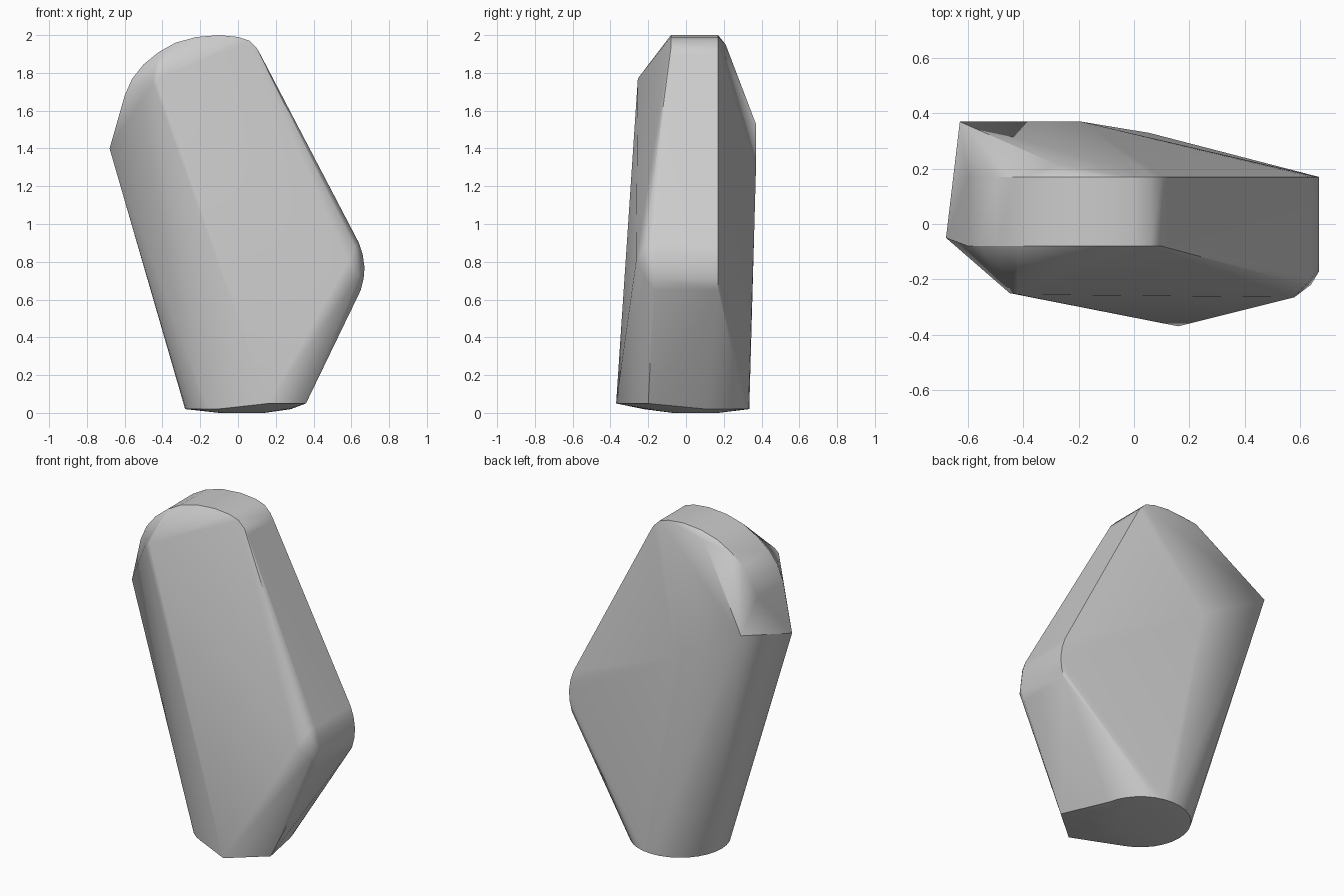
import bpy, bmesh, math
from mathutils import Vector

if "Cube" in bpy.data.objects:
    bpy.data.objects.remove(bpy.data.objects["Cube"], do_unlink=True)

stone = bpy.data.materials.new("stone grey")
stone.use_nodes = True
grey = (0.6, 0.6, 0.6, 1)
stone.diffuse_color = grey
stone.node_tree.nodes["Principled BSDF"].inputs["Base Color"].default_value = grey


def ring(cx, cy, z, radius, count):
    """Level circle of points."""
    return [(cx + radius * math.cos(math.tau * i / count),
             cy + radius * math.sin(math.tau * i / count), z) for i in range(count)]


def extrude(profile, y_front, y_back):
    """The same x-z profile at a front and a back depth."""
    return [(x, y, z) for x, z in profile for y in (y_front, y_back)]


# Slightly domed round foot
points = ring(0, 0.055, 0.02, 0.28, 32) + ring(0.02, 0.05, 0, 0.12, 16)

# Rounded crown
crown = [(-0.6, 1.68), (-0.56, 1.77), (-0.5, 1.845), (-0.42, 1.91), (-0.33, 1.96),
         (-0.22, 1.99), (-0.1, 2.0), (0.0, 1.99), (0.06, 1.97), (0.1, 1.93), (0.12, 1.895)]
points += extrude(crown, -0.08, 0.17)

# Rounded bulge on the side
bulge = [(0.64, 0.9), (0.66, 0.84), (0.67, 0.77), (0.665, 0.71), (0.65, 0.65)]
points += extrude(bulge, -0.17, 0.17)
points += [(0.62, -0.22, 0.88), (0.64, -0.22, 0.72), (0.58, -0.265, 0.8)]

# Chipped corners: front, foot, side and back
points += [(-0.45, -0.25, 1.75), (-0.42, -0.255, 1.77),
           (0.16, -0.37, 0.05), (0.36, -0.2, 0.05),
           (-0.68, -0.05, 1.4), (-0.63, 0.37, 1.53),
           (-0.19, 0.37, 1.28), (-0.27, 0.21, 1.95)]

# Wrap the corners into one solid boulder
bm = bmesh.new()
for p in points:
    bm.verts.new(Vector(p))
hull = bmesh.ops.convex_hull(bm, input=bm.verts)
loose = {v for v in hull["geom_interior"] + hull["geom_unused"]
         if isinstance(v, bmesh.types.BMVert)}
bmesh.ops.delete(bm, geom=list(loose), context="VERTS")
bmesh.ops.dissolve_limit(bm, angle_limit=math.radians(1),
                         verts=bm.verts[:], edges=bm.edges[:])
bmesh.ops.recalc_face_normals(bm, faces=bm.faces[:])

mesh = bpy.data.meshes.new("boulder")
bm.to_mesh(mesh)
bm.free()
mesh.materials.append(stone)
boulder = bpy.data.objects.new("boulder", mesh)
bpy.context.collection.objects.link(boulder)

# Soft curves, crisp chips
bpy.context.view_layer.objects.active = boulder
boulder.select_set(True)
bpy.ops.object.shade_smooth_by_angle(angle=math.radians(30))
weighted = boulder.modifiers.new("Weighted Normals", "WEIGHTED_NORMAL")
weighted.keep_sharp = True
